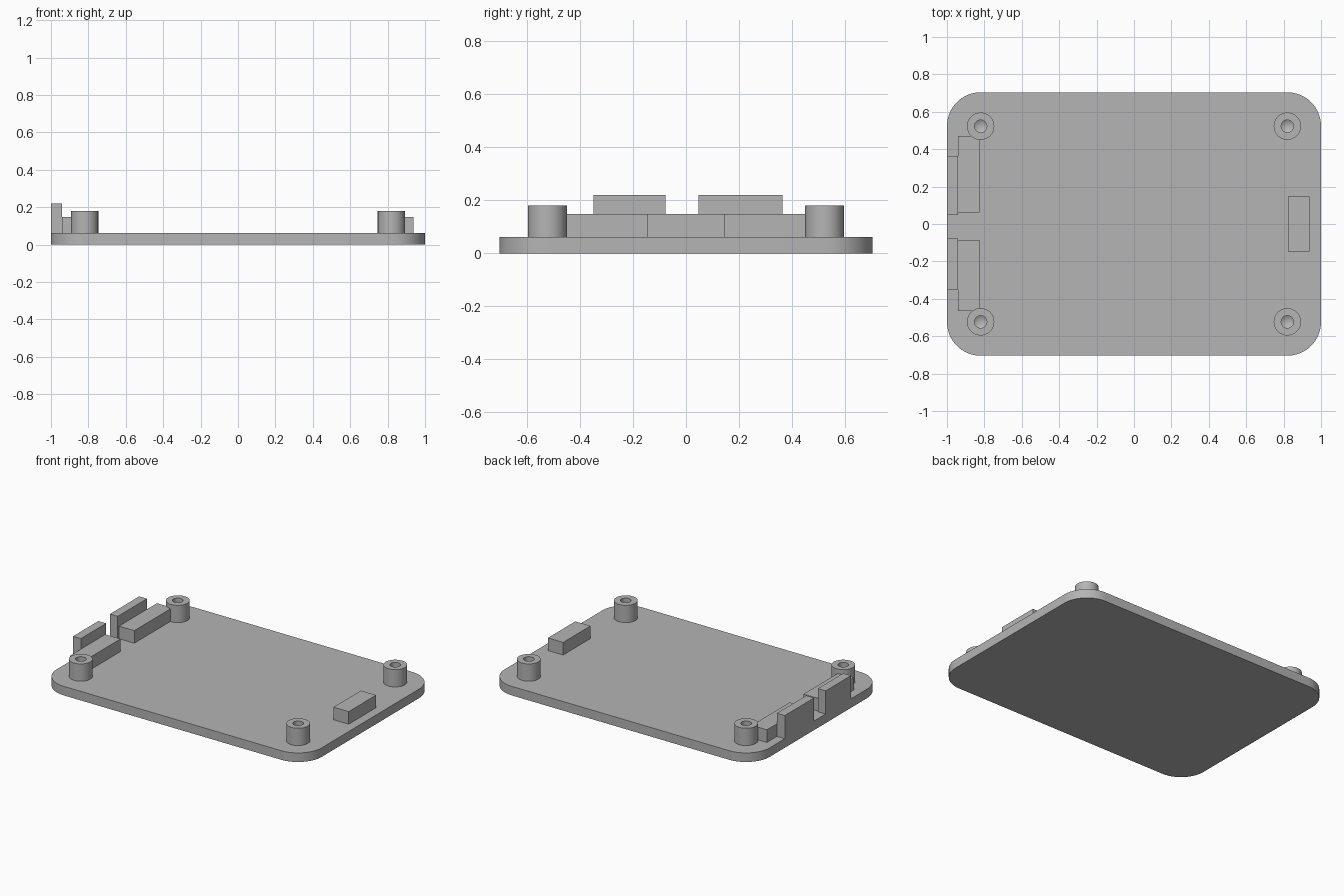
import bpy
import bmesh
from math import pi, cos, sin, radians
from mathutils import Matrix

cube = bpy.data.objects.get("Cube")
if cube:
    bpy.data.objects.remove(cube, do_unlink=True)

gray = bpy.data.materials.new("plain gray")
gray.use_nodes = True
gray.diffuse_color = (0.46, 0.46, 0.46, 1)
gray.node_tree.nodes["Principled BSDF"].inputs["Base Color"].default_value = gray.diffuse_color

HALF_X, HALF_Y, THICK = 1.0, 0.704, 0.062
CORNER = 0.18
POST_X, POST_Y = 0.82, 0.523


def finish(name, bm, smooth=False):
    bmesh.ops.recalc_face_normals(bm, faces=bm.faces)
    mesh = bpy.data.meshes.new(name)
    bm.to_mesh(mesh)
    bm.free()
    mesh.materials.append(gray)
    if smooth:
        mesh.shade_smooth()
        mesh.set_sharp_from_angle(angle=radians(30))
    obj = bpy.data.objects.new(name, mesh)
    bpy.context.collection.objects.link(obj)
    return obj


def box(name, x0, x1, y0, y1, top):
    """Block standing on the plate."""
    bm = bmesh.new()
    size = (x1 - x0, y1 - y0, top - THICK)
    centre = ((x0 + x1) / 2, (y0 + y1) / 2, (top + THICK) / 2)
    bmesh.ops.create_cube(bm, size=1, matrix=Matrix.Translation(centre) @ Matrix.Diagonal((*size, 1)))
    return finish(name, bm)


# Base plate with rounded corners
bm = bmesh.new()
outline = []
steps = 16
for i, (sx, sy) in enumerate([(1, 1), (-1, 1), (-1, -1), (1, -1)]):
    for k in range(steps + 1):
        a = (i + k / steps) * pi / 2
        outline.append(bm.verts.new((sx * (HALF_X - CORNER) + CORNER * cos(a),
                                     sy * (HALF_Y - CORNER) + CORNER * sin(a), 0)))
face = bm.faces.new(outline)
up = bmesh.ops.extrude_face_region(bm, geom=[face], use_keep_orig=True)["geom"]
bmesh.ops.translate(bm, verts=[v for v in up if isinstance(v, bmesh.types.BMVert)], vec=(0, 0, THICK))
finish("base_plate", bm, smooth=True)


# Corner posts: lathed, with a blind screw hole that ends in a cone
def post(name, x, y):
    bm = bmesh.new()
    profile = [(0, 0.07), (0.033, 0.09), (0.033, 0.18), (0.073, 0.18), (0.073, THICK), (0, THICK)]
    verts = [bm.verts.new((r, 0, z)) for r, z in profile]
    edges = [bm.edges.new(pair) for pair in zip(verts, verts[1:])]
    bmesh.ops.spin(bm, geom=verts + edges, cent=(0, 0, 0), axis=(0, 0, 1), angle=2 * pi, steps=48)
    bmesh.ops.remove_doubles(bm, verts=bm.verts, dist=0.0001)
    finish(name, bm, smooth=True).location = (x, y, 0)


for side, sx in (("left", 1), ("right", -1)):
    for end, sy in (("front", -1), ("back", 1)):
        post(f"{end}_{side}_post", sx * POST_X, sy * POST_Y)

# Low support blocks
LOW, TALL = 0.148, 0.22
box("left_support_block", 0.824, 0.939, -0.148, 0.147, LOW)
box("back_right_support_block", -0.941, -0.826, 0.062, 0.471, LOW)
box("front_right_support_block", -0.941, -0.826, -0.466, -0.086, LOW)

# Tall tabs flush with the right edge
box("back_right_tab", -HALF_X, -0.941, 0.048, 0.364, TALL)
box("front_right_tab", -HALF_X, -0.941, -0.35, -0.077, TALL)
